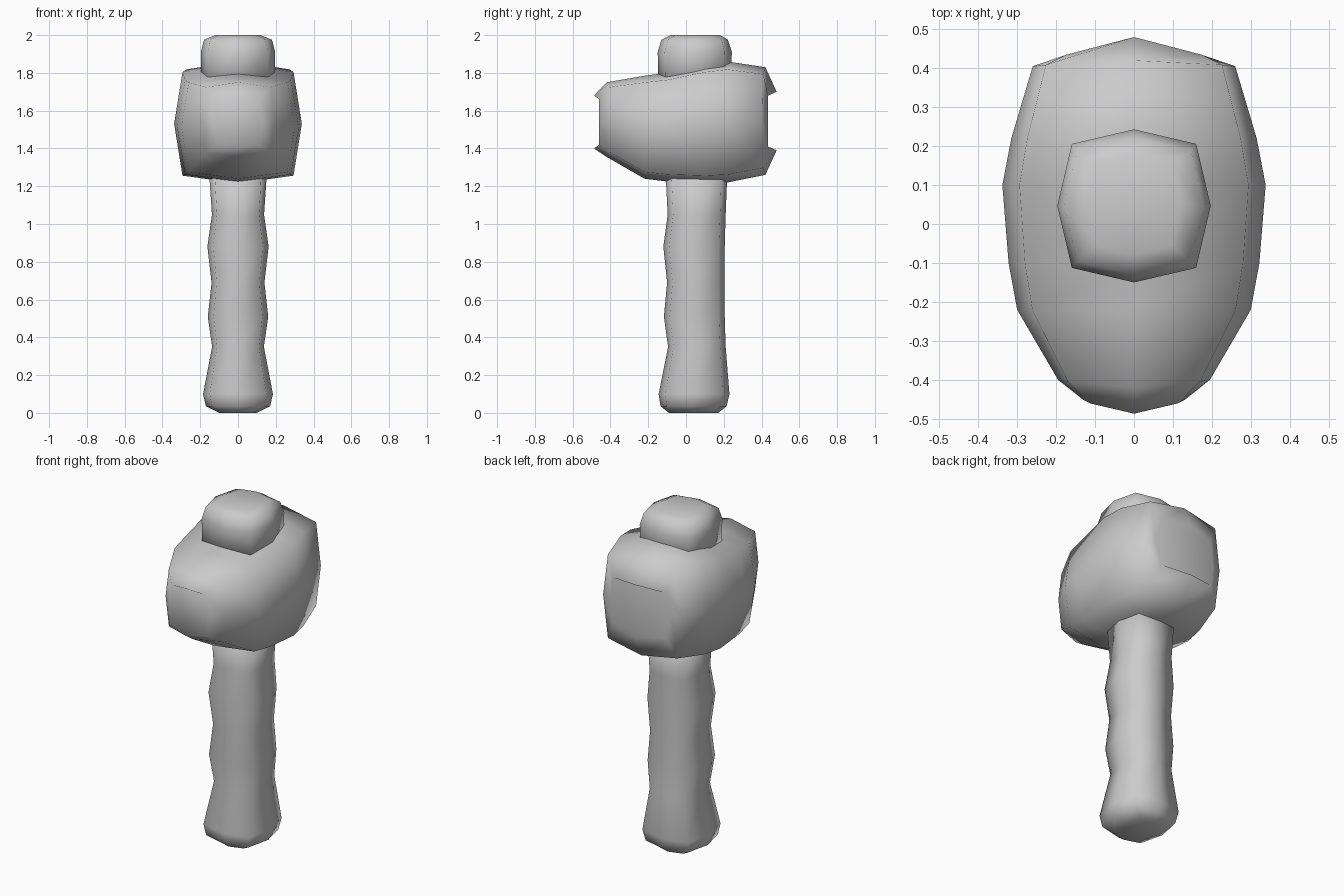
import bpy, bmesh

if "Cube" in bpy.data.objects:
    bpy.data.objects.remove(bpy.data.objects["Cube"])


def loft(name, rings):
    """Skin a list of equal-length closed rings, cap both ends, shade smooth."""
    bm = bmesh.new()
    loops = [[bm.verts.new(p) for p in ring] for ring in rings]
    n = len(loops[0])
    for a, b in zip(loops, loops[1:]):
        for i in range(n):
            j = (i + 1) % n
            bm.faces.new((a[i], a[j], b[j], b[i]))
    bm.faces.new(loops[0])
    bm.faces.new(loops[-1])
    bmesh.ops.recalc_face_normals(bm, faces=bm.faces)
    for f in bm.faces:
        f.smooth = True
    mesh = bpy.data.meshes.new(name)
    bm.to_mesh(mesh)
    bm.free()
    obj = bpy.data.objects.new(name, mesh)
    bpy.context.collection.objects.link(obj)
    return obj


def octagon(c):
    """Unit octagon starting at the side, corners at (c, c)."""
    return [(1, 0), (c, c), (0, 1), (-c, c), (-1, 0), (-c, -c), (0, -1), (c, -c)]


def upright_ring(z, half_x, y_front, y_back):
    cy, ry = (y_front + y_back) / 2, (y_back - y_front) / 2
    return [(u * half_x, cy + v * ry, z) for u, v in octagon(0.81)]


def head_ring(y, bow, half_x, z_bottom, z_top):
    cz, rz = (z_bottom + z_top) / 2, (z_top - z_bottom) / 2
    return [(u * half_x, y - bow * u * u, cz + v * rz) for u, v in octagon(0.87)]


# Handle: wavy grip with a flared butt (z, half width, front y, back y)
handle = [
    (0.00, 0.10, -0.09, 0.17), (0.035, 0.17, -0.135, 0.215), (0.10, 0.185, -0.145, 0.23),
    (0.35, 0.137, -0.095, 0.21), (0.51, 0.16, -0.117, 0.205), (0.69, 0.14, -0.10, 0.203),
    (0.88, 0.162, -0.12, 0.205), (1.05, 0.138, -0.097, 0.21), (1.30, 0.155, -0.11, 0.22),
]
loft("handle", [upright_ring(*r) for r in handle])

# Handle end poking out of the top of the head
peg = [
    (1.72, 0.195, -0.145, 0.235), (1.91, 0.197, -0.15, 0.243),
    (1.975, 0.18, -0.13, 0.222), (2.00, 0.12, -0.08, 0.18),
]
loft("handle_top", [upright_ring(*r) for r in peg])

# Stone head: rings from back to front (y, bow, half width, bottom z, top z)
head = [
    (0.48, 0.06, 0.20, 1.39, 1.70), (0.42, 0.015, 0.26, 1.26, 1.83),
    (0.22, 0.0, 0.315, 1.22, 1.86), (0.10, 0.0, 0.338, 1.215, 1.845),
    (-0.10, 0.0, 0.322, 1.225, 1.80), (-0.22, 0.0, 0.30, 1.24, 1.785),
    (-0.42, -0.02, 0.195, 1.355, 1.75), (-0.487, -0.035, 0.13, 1.40, 1.68),
]
loft("stone_head", [head_ring(*r) for r in head])
